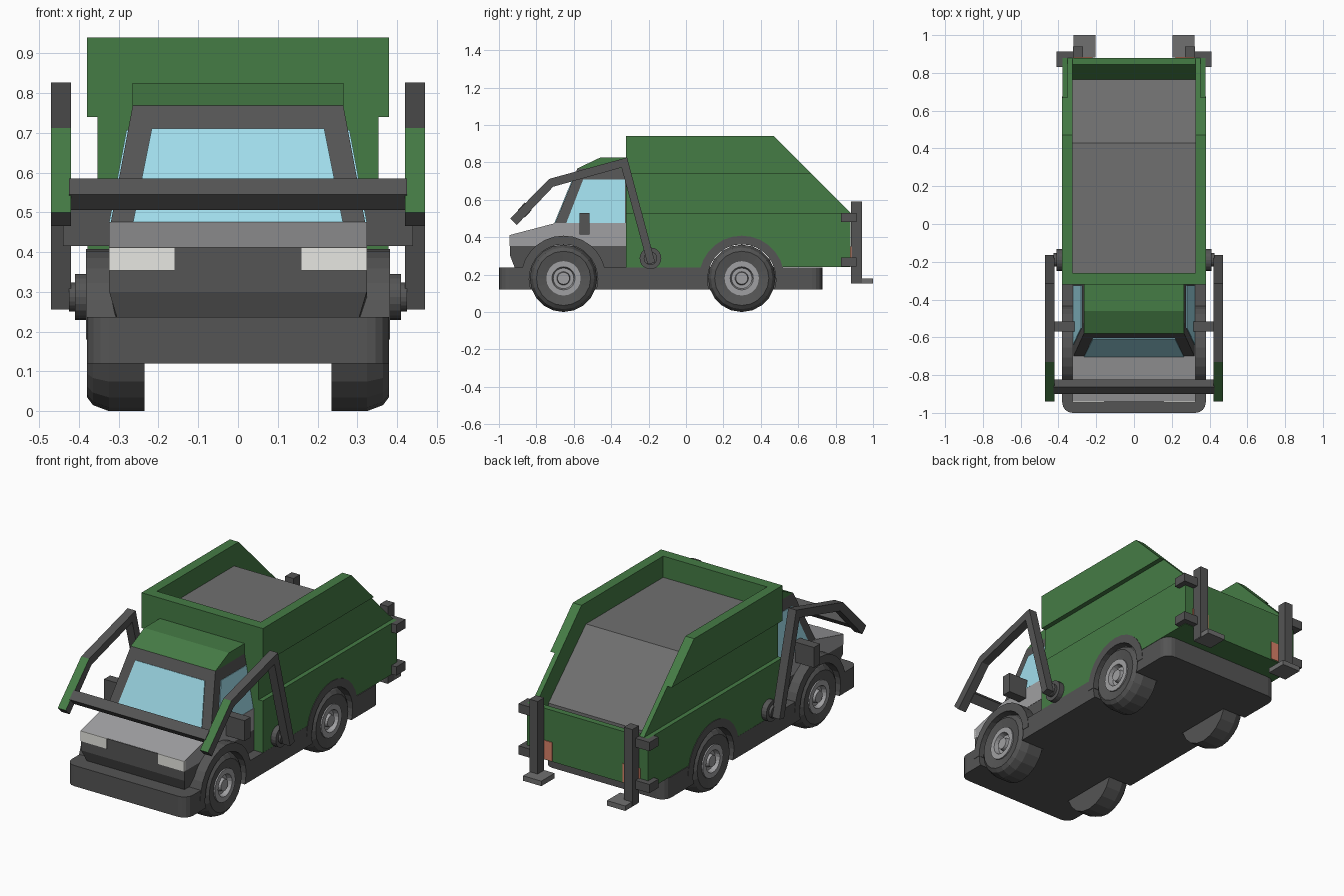
import bpy, bmesh
from math import sin, cos, pi
from mathutils import Vector

if "Cube" in bpy.data.objects:
    bpy.data.objects.remove(bpy.data.objects["Cube"])


def material(name, rgb):
    m = bpy.data.materials.new(name)
    m.diffuse_color = (*rgb, 1)
    m.use_nodes = True
    m.node_tree.nodes["Principled BSDF"].inputs["Base Color"].default_value = m.diffuse_color
    return m


GREEN = material("green_paint", (0.06, 0.20, 0.06))
GLASS = material("glass", (0.35, 0.72, 0.83))
LAMP = material("lamp", (0.80, 0.80, 0.76))
CORAL = material("tail_lamp", (0.70, 0.22, 0.14))
DARK = material("dark_grey", (0.09, 0.09, 0.09))
LIGHT = material("light_grey", (0.35, 0.35, 0.36))
MID = material("mid_grey", (0.16, 0.16, 0.16))


def finish(name, bm, mat, mirror=False):
    bmesh.ops.recalc_face_normals(bm, faces=bm.faces)
    mesh = bpy.data.meshes.new(name)
    bm.to_mesh(mesh)
    bm.free()
    ob = bpy.data.objects.new(name, mesh)
    bpy.context.collection.objects.link(ob)
    if mat:
        mesh.materials.append(mat)
    if mirror:
        mod = ob.modifiers.new("mirror", "MIRROR")
        mod.use_mirror_merge = False
    return ob


def prism(name, pts, x0, x1, mat, mirror=False):
    """Side profile of (y, z) points extruded from x0 to x1."""
    bm = bmesh.new()
    face = bm.faces.new([bm.verts.new((x0, y, z)) for y, z in pts])
    ext = bmesh.ops.extrude_face_region(bm, geom=[face])
    moved = [v for v in ext["geom"] if isinstance(v, bmesh.types.BMVert)]
    bmesh.ops.translate(bm, verts=moved, vec=(x1 - x0, 0, 0))
    return finish(name, bm, mat, mirror)


def box(name, x, y, z, mat, mirror=False):
    pts = [(y[0], z[0]), (y[1], z[0]), (y[1], z[1]), (y[0], z[1])]
    return prism(name, pts, x[0], x[1], mat, mirror)


def lathe(name, prof, cy, cz, n, mat, mirror=True):
    """(x, radius) profile turned about an axis along x."""
    bm = bmesh.new()
    rings = []
    for x, r in prof:
        if r == 0:
            rings.append([bm.verts.new((x, cy, cz))] * n)
        else:
            rings.append([bm.verts.new((x, cy + r * sin(2 * pi * i / n), cz - r * cos(2 * pi * i / n)))
                          for i in range(n)])
    for a, b in zip(rings, rings[1:]):
        for i in range(n):
            j = (i + 1) % n
            bm.faces.new(list(dict.fromkeys([a[i], a[j], b[j], b[i]])))
    return finish(name, bm, mat, mirror)


# Chassis slab with rounded corners
bm = bmesh.new()
bmesh.ops.create_cube(bm, size=1)
bmesh.ops.scale(bm, vec=(0.76, 1.73, 0.117), verts=bm.verts)
bmesh.ops.translate(bm, vec=(0, -0.135, 0.1785), verts=bm.verts)
upright = [e for e in bm.edges if abs(e.verts[0].co.z - e.verts[1].co.z) > 0.05]
bmesh.ops.bevel(bm, geom=upright, offset=0.055, segments=4, profile=0.5, affect="EDGES")
chassis = finish("chassis", bm, DARK)

# Lower cab, tapered at the bumper
lower_cab = prism("lower_cab", [(-0.915, 0.235), (-0.94, 0.30), (-0.94, 0.354), (-0.32, 0.354), (-0.32, 0.2)],
                  -0.324, 0.324, DARK)
for v in lower_cab.data.vertices:
    if v.co.y < -0.9 and v.co.z < 0.25:
        v.co.x *= 0.94
hood = prism("hood", [(-0.94, 0.354), (-0.94, 0.412), (-0.70, 0.475), (-0.32, 0.475), (-0.32, 0.354)],
             -0.325, 0.325, LIGHT)
box("grille", (-0.16, 0.16), (-0.943, -0.935), (0.354, 0.411), DARK)
box("headlight", (0.16, 0.325), (-0.945, -0.935), (0.354, 0.412), LAMP, True)

# Upper cab: tapered shell, windows and roof
Z0, Z1 = 0.475, 0.768


def cab_y(z):
    return -0.70 + 0.12 * (z - Z0) / (Z1 - Z0)


def cab_x(z):
    return 0.32 - 0.055 * (z - Z0) / (Z1 - Z0)


bm = bmesh.new()
low, top = [[bm.verts.new(p) for p in ((-cab_x(z), cab_y(z), z), (cab_x(z), cab_y(z), z),
                                       (cab_x(z), -0.32, z), (-cab_x(z), -0.32, z))] for z in (Z0, Z1)]
bm.faces.new(low)
bm.faces.new(top)
for i in range(4):
    j = (i + 1) % 4
    bm.faces.new((low[i], low[j], top[j], top[i]))
finish("cab_frame", bm, DARK)


def pane(name, pts, offset, mirror=False):
    bm = bmesh.new()
    face = bm.faces.new([bm.verts.new(Vector(p)) for p in pts])
    ext = bmesh.ops.extrude_face_region(bm, geom=[face])
    moved = [v for v in ext["geom"] if isinstance(v, bmesh.types.BMVert)]
    bmesh.ops.translate(bm, verts=moved, vec=offset)
    finish(name, bm, GLASS, mirror)


pane("windshield", [(-0.264, cab_y(Z0), Z0), (0.264, cab_y(Z0), Z0),
                    (0.217, cab_y(0.71), 0.71), (-0.217, cab_y(0.71), 0.71)], (0, -0.004, 0.001))
pane("side_window", [(cab_x(Z0), -0.64, Z0), (cab_x(Z0), -0.325, Z0),
                     (cab_x(0.707), -0.325, 0.707), (cab_x(0.707), -0.55, 0.707)], (0.004, 0, 0.001), True)
prism("cab_roof", [(-0.58, 0.768), (-0.46, 0.825), (-0.32, 0.825), (-0.32, 0.768)], -0.265, 0.265, GREEN)
box("door_mirror", (0.315, 0.44), (-0.57, -0.515), (0.415, 0.53), DARK, True)

# Hopper body: stepped side walls, front wall, tailgate and load
lower_wall = prism("hopper_lower_wall", [(-0.32, 0.18), (0.30, 0.18), (0.30, 0.24), (0.88, 0.24), (0.88, 0.53),
                                         (-0.32, 0.53)], 0.325, 0.379, GREEN, True)
prism("hopper_middle_wall", [(-0.32, 0.53), (0.88, 0.53), (0.67, 0.74), (-0.32, 0.74)],
      0.325, 0.353, GREEN, True)
prism("hopper_upper_wall", [(-0.32, 0.74), (0.67, 0.74), (0.47, 0.94), (-0.32, 0.94)],
      0.325, 0.38, GREEN, True)
box("hopper_front_wall", (-0.325, 0.325), (-0.32, -0.26), (0.2, 0.94), GREEN)
prism("tailgate", [(0.60, 0.24), (0.88, 0.24), (0.88, 0.53), (0.845, 0.53), (0.76, 0.43), (0.60, 0.40)],
      -0.325, 0.325, GREEN)
prism("hopper_load", [(-0.26, 0.40), (0.70, 0.40), (0.765, 0.43), (0.765, 0.50), (0.43, 0.82), (-0.26, 0.82)],
      -0.325, 0.325, MID)
box("tail_lamp", (0.22, 0.33), (0.875, 0.884), (0.245, 0.35), CORAL, True)

# Rear posts with brackets and feet
box("rear_post", (0.27, 0.322), (0.882, 0.94), (0.155, 0.59), DARK, True)
box("rear_foot", (0.205, 0.32), (0.882, 1.0), (0.152, 0.18), MID, True)
for label, z in (("upper", (0.48, 0.53)), ("lower", (0.243, 0.292))):
    box(label + "_bracket_bar", (0.32, 0.41), (0.88, 0.912), z, DARK, True)
    box(label + "_bracket_side", (0.379, 0.41), (0.83, 0.88), z, DARK, True)

# Wheels, fenders and wheel wells
wells = []
for label, cy in (("front", -0.655), ("rear", 0.298)):
    lathe(label + "_tyre", [(0.235, 0), (0.235, 0.18), (0.325, 0.18), (0.365, 0.165), (0.38, 0.145),
                            (0.37, 0.09), (0.34, 0.09), (0.34, 0)], cy, 0.18, 20, DARK)
    lathe(label + "_rim", [(0.34, 0.092), (0.378, 0.092), (0.378, 0.062), (0.352, 0.055), (0.352, 0.036),
                           (0.374, 0.032), (0.374, 0)], cy, 0.18, 20, LIGHT)
    arc = [pi * i / 14 for i in range(15)]
    ring = [(cy + 0.228 * cos(a), 0.18 + 0.228 * sin(a)) for a in arc]
    ring += [(cy + 0.182 * cos(a), 0.18 + 0.182 * sin(a)) for a in reversed(arc)]
    prism(label + "_fender", ring, 0.24, 0.382, DARK, True)
    well = lathe(label + "_well_cutter", [(0.23, 0), (0.23, 0.184), (0.5, 0.184), (0.5, 0)], cy, 0.18, 28, None)
    well.hide_render = True
    well.hide_set(True)
    wells.append(well)
for ob in (chassis, lower_cab, hood, lower_wall):
    for well in wells:
        mod = ob.modifiers.new("wheel_well", "BOOLEAN")
        mod.operation = "DIFFERENCE"
        mod.solver = "EXACT"
        mod.object = well

# Loader arms with green front faces, pivots and cross bar
arm = prism("loader_arm", [(-0.94, 0.50), (-0.73, 0.712), (-0.315, 0.826), (-0.165, 0.265),
                           (-0.205, 0.255), (-0.345, 0.772), (-0.71, 0.67), (-0.905, 0.465)],
            0.42, 0.47, DARK, True)
arm.data.materials.append(GREEN)
for p in arm.data.polygons:
    if p.normal.y < -0.5 and p.normal.z > 0.5 and p.center.y < -0.75:
        p.material_index = 1
lathe("arm_pivot", [(0.37, 0), (0.37, 0.058), (0.41, 0.058), (0.41, 0.036), (0.425, 0.036), (0.425, 0)],
      -0.19, 0.287, 20, DARK)
prism("cross_bar", [(-0.90, 0.545), (-0.862, 0.585), (-0.824, 0.545), (-0.862, 0.506)], -0.425, 0.425, DARK)
